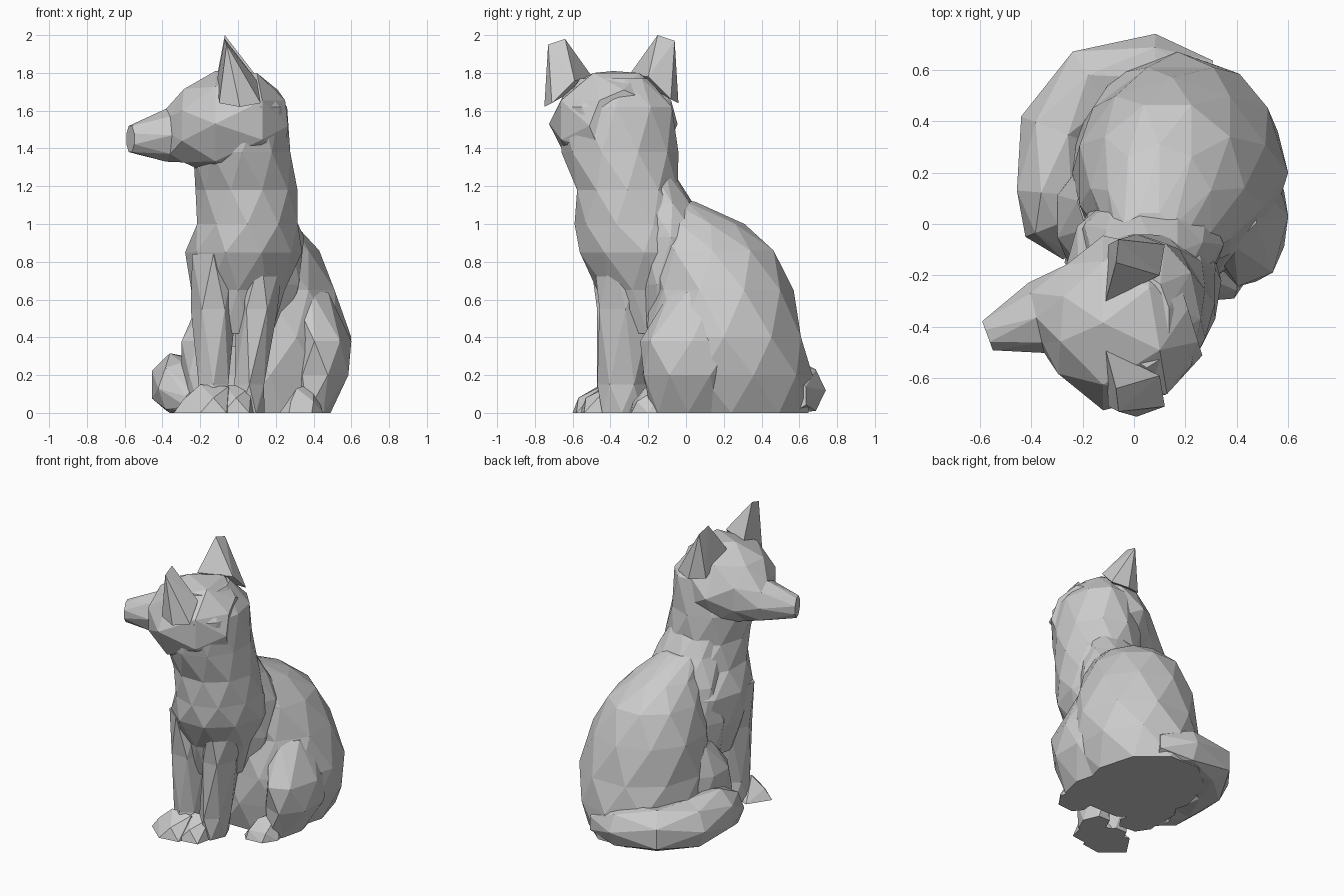
import bpy, bmesh, math
from mathutils import Vector


def finish(name, bm):
    bmesh.ops.recalc_face_normals(bm, faces=bm.faces[:])
    mesh = bpy.data.meshes.new(name)
    bm.to_mesh(mesh)
    bm.free()
    obj = bpy.data.objects.new(name, mesh)
    bpy.context.collection.objects.link(obj)
    return obj


def loft(name, rings, sides, upright=True):
    """Faceted skin over rings (x, y, z, radius_a, radius_b), alternate rings staggered.
    Upright rings lie flat; otherwise they stand across the path."""
    bm = bmesh.new()
    rows = []
    centres = [Vector(r[:3]) for r in rings]
    for i, r in enumerate(rings):
        if upright:
            u, v = Vector((1, 0, 0)), Vector((0, 1, 0))
        else:
            t = centres[min(i + 1, len(rings) - 1)] - centres[max(i - 1, 0)]
            u, v = Vector((-t.y, t.x, 0)).normalized(), Vector((0, 0, 1))
        row = []
        for k in range(sides):
            a = math.tau * (k + 0.5 * (i % 2)) / sides
            p = centres[i] + u * r[3] * math.cos(a) + v * r[4] * math.sin(a)
            p.z = max(p.z, 0)
            row.append(bm.verts.new(p))
        rows.append(row)
    for i in range(len(rows) - 1):
        lo, hi = rows[i], rows[i + 1]
        for k in range(sides):
            n = (k + 1) % sides
            if i % 2 == 0:
                bm.faces.new((lo[k], lo[n], hi[k]))
                bm.faces.new((hi[k], lo[n], hi[n]))
            else:
                bm.faces.new((lo[k], hi[n], hi[k]))
                bm.faces.new((lo[k], lo[n], hi[n]))
    bm.faces.new(rows[0])
    bm.faces.new(rows[-1])
    return finish(name, bm)


def hull(name, points):
    bm = bmesh.new()
    for p in points:
        bm.verts.new(p)
    res = bmesh.ops.convex_hull(bm, input=bm.verts[:])
    junk = [g for g in res["geom_interior"] if isinstance(g, bmesh.types.BMVert)]
    bmesh.ops.delete(bm, geom=junk, context='VERTS')
    return finish(name, bm)


# Chest and neck
loft("chest_and_neck", [
    (-0.01, -0.20, 0.42, 0.19, 0.20),
    (0.00, -0.20, 0.65, 0.26, 0.27),
    (0.03, -0.22, 0.85, 0.31, 0.36),
    (0.05, -0.27, 1.00, 0.28, 0.32),
    (0.045, -0.31, 1.18, 0.27, 0.28),
    (0.02, -0.35, 1.38, 0.27, 0.31),
    (0.06, -0.37, 1.62, 0.20, 0.31),
    (0.05, -0.38, 1.77, 0.09, 0.18)], 10)

# Flank joining chest to rump
loft("flank", [
    (0.03, -0.06, 0.35, 0.21, 0.18),
    (0.05, -0.08, 0.68, 0.29, 0.22),
    (0.07, -0.08, 0.93, 0.28, 0.22),
    (0.06, -0.13, 1.11, 0.22, 0.17),
    (0.04, -0.18, 1.28, 0.17, 0.11)], 9)

# Rounded rump and back
loft("rump", [
    (0.12, 0.24, 0.00, 0.37, 0.43),
    (0.17, 0.22, 0.20, 0.41, 0.45),
    (0.18, 0.20, 0.40, 0.42, 0.43),
    (0.15, 0.19, 0.65, 0.38, 0.38),
    (0.13, 0.14, 0.86, 0.30, 0.34),
    (0.10, 0.05, 1.00, 0.21, 0.26),
    (0.06, -0.08, 1.12, 0.12, 0.13)], 10)

# Thighs
loft("right_thigh", [
    (0.39, 0.01, 0.00, 0.10, 0.20),
    (0.44, 0.02, 0.20, 0.16, 0.25),
    (0.44, 0.03, 0.38, 0.16, 0.28),
    (0.36, 0.08, 0.64, 0.13, 0.17)], 7)
loft("left_thigh", [
    (-0.17, 0.01, 0.00, 0.11, 0.18),
    (-0.19, 0.01, 0.20, 0.11, 0.20),
    (-0.19, 0.03, 0.38, 0.12, 0.19),
    (-0.13, 0.09, 0.56, 0.09, 0.14)], 7)

# Head, running from the back of the skull to the nose (turned to one side)
loft("head", [
    (0.21, -0.33, 1.52, 0.19, 0.19),
    (0.08, -0.37, 1.55, 0.32, 0.27),
    (-0.12, -0.385, 1.53, 0.34, 0.28),
    (-0.28, -0.37, 1.52, 0.23, 0.21),
    (-0.38, -0.365, 1.47, 0.14, 0.14),
    (-0.57, -0.435, 1.45, 0.065, 0.075)], 8, upright=False)

# Ears, mirrored across the middle of the head
ear = [(-0.11, -0.30, 1.79), (0.10, -0.20, 1.78), (0.12, -0.08, 1.66), (0.01, -0.04, 1.64),
       (-0.10, -0.08, 1.66), (-0.07, -0.15, 2.00), (-0.06, -0.06, 1.97)]
hull("right_ear", ear)
hull("left_ear", [(x, -0.79 - y, z - 0.02) for x, y, z in ear])

# Front legs
loft("left_front_leg", [
    (-0.13, -0.38, 0.00, 0.09, 0.11),
    (-0.13, -0.37, 0.15, 0.09, 0.10),
    (-0.13, -0.35, 0.55, 0.12, 0.14),
    (-0.13, -0.33, 0.84, 0.13, 0.18)], 6)
loft("right_front_leg", [
    (0.05, -0.34, 0.00, 0.09, 0.12),
    (0.06, -0.34, 0.15, 0.09, 0.13),
    (0.10, -0.32, 0.55, 0.11, 0.16),
    (0.12, -0.29, 0.84, 0.14, 0.20)], 6)

# Front paws
paw = [(-0.34, -0.48, 0), (-0.20, -0.60, 0), (-0.06, -0.58, 0), (-0.02, -0.40, 0),
       (-0.24, -0.33, 0), (-0.20, -0.45, 0.15), (-0.05, -0.45, 0.14),
       (-0.29, -0.47, 0.07), (-0.13, -0.57, 0.08)]
for name, dx, dy in (("left_front_paw", 0, 0), ("right_front_paw", 0.12, 0.04)):
    hull(name, [(x + dx, y + dy, z) for x, y, z in paw])

# Hind paws
hind = [(0.22, -0.24, 0), (0.27, -0.30, 0), (0.39, -0.29, 0), (0.45, -0.20, 0),
        (0.42, 0.0, 0), (0.24, 0.0, 0), (0.31, -0.22, 0.13), (0.40, -0.26, 0.06),
        (0.28, -0.28, 0.06), (0.40, -0.10, 0.16)]
hull("right_hind_paw", hind)
hull("left_hind_paw", [(0.18 - x, y + 0.05, z) for x, y, z in hind])

# Tail curled round the side to the front
loft("tail", [
    (0.28, 0.54, 0.09, 0.11, 0.11),
    (0.08, 0.60, 0.12, 0.14, 0.14),
    (-0.16, 0.55, 0.13, 0.16, 0.16),
    (-0.29, 0.36, 0.14, 0.16, 0.16),
    (-0.33, 0.12, 0.15, 0.14, 0.17),
    (-0.32, -0.01, 0.13, 0.11, 0.14),
    (-0.24, -0.11, 0.06, 0.05, 0.06)], 7, upright=False)
